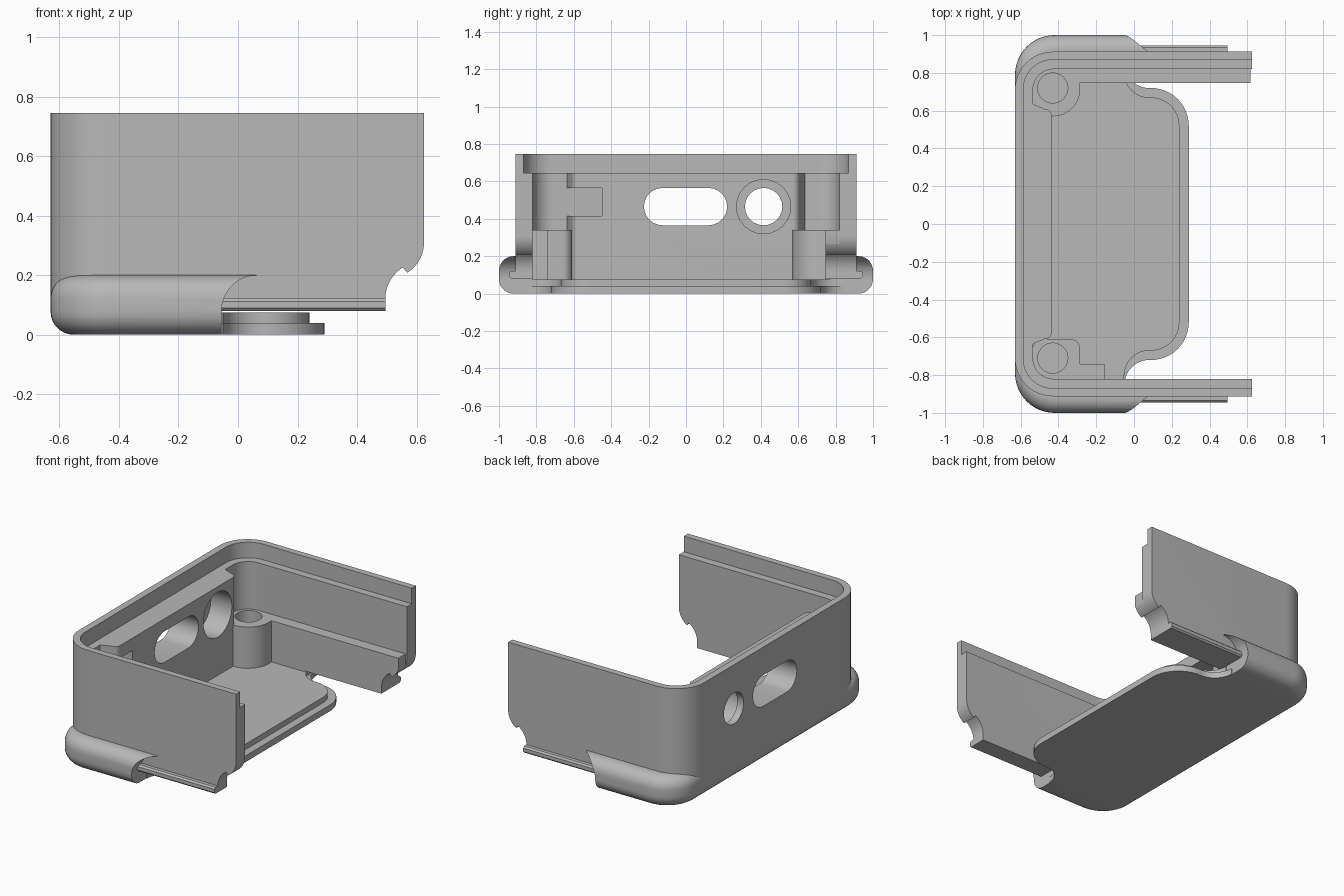
import bpy, bmesh, math
from mathutils import Vector

cube = bpy.data.objects.get("Cube")
if cube:
    bpy.data.objects.remove(cube, do_unlink=True)

grey = bpy.data.materials.new("plain grey")
grey.use_nodes = True
grey.diffuse_color = (0.48, 0.48, 0.48, 1)
grey.node_tree.nodes["Principled BSDF"].inputs["Base Color"].default_value = (0.48, 0.48, 0.48, 1)


def arc(cx, cy, r, a, b, n=12):
    angles = [math.radians(a + (b - a) * i / n) for i in range(n + 1)]
    return [(cx + r * math.cos(t), cy + r * math.sin(t)) for t in angles]


def prism(name, outline, lo, hi, axis="z"):
    """Extrude a 2D outline along an axis."""
    place = {"x": lambda u, v, w: (w, u, v),
             "y": lambda u, v, w: (u, w, v),
             "z": lambda u, v, w: (u, v, w)}[axis]
    bm = bmesh.new()
    face = bm.faces.new([bm.verts.new(place(u, v, lo)) for u, v in outline])
    ext = bmesh.ops.extrude_face_region(bm, geom=[face])
    move = Vector(place(0, 0, hi - lo))
    for v in ext["geom"]:
        if isinstance(v, bmesh.types.BMVert):
            v.co += move
    bmesh.ops.recalc_face_normals(bm, faces=bm.faces)
    mesh = bpy.data.meshes.new(name)
    bm.to_mesh(mesh)
    bm.free()
    mesh.materials.append(grey)
    obj = bpy.data.objects.new(name, mesh)
    bpy.context.collection.objects.link(obj)
    return obj


def activate(obj):
    bpy.ops.object.select_all(action="DESELECT")
    obj.select_set(True)
    bpy.context.view_layer.objects.active = obj


def combine(obj, *args, axis="z", operation="DIFFERENCE"):
    """Boolean a temporary prism with the object."""
    tool = prism("cutter", *args, axis=axis)
    tool.hide_render = True
    activate(obj)
    mod = obj.modifiers.new("boolean", "BOOLEAN")
    mod.operation, mod.solver, mod.object = operation, "EXACT", tool
    bpy.ops.object.modifier_apply(modifier=mod.name)
    bpy.data.objects.remove(tool, do_unlink=True)


def plan(x0, x1, y, r):
    """U-shaped case outline, rounded at its closed end."""
    return ([(x1, y)] + arc(x0 + r, y - r, r, 90, 180)
            + arc(x0 + r, r - y, r, 180, 270) + [(x1, -y)])


def box(x0, x1, y0, y1):
    return [(x0, y0), (x1, y0), (x1, y1), (x0, y1)]


inner = plan(-0.535, 0.9, 0.82, 0.11)
# S-shaped lower corner of the side walls
s_curve = arc(0.62, 0.12, 0.125, 180, 122) + arc(0.505, 0.31, 0.12, -58, 0)
under = [(-0.055, -0.1), (-0.055, 0.08), (0.495, 0.08)] + s_curve + [(0.9, 0.31), (0.9, -0.1)]

# Side and back walls with a stepped upper rim
walls = prism("case_walls", plan(-0.63, 0.625, 0.912, 0.2), 0.08, 0.745)
combine(walls, inner, 0.0, 0.9)
combine(walls, plan(-0.585, 0.9, 0.87, 0.155), 0.645, 0.9)
combine(walls, under, -1.2, 1.2, axis="y")

# Rounded base skirt that bulges past the side walls
skirt = prism("base_skirt", plan(-0.63, 0.3, 1.0, 0.21), 0, 0.2)
activate(skirt)
bevel = skirt.modifiers.new("round", "BEVEL")
bevel.width, bevel.segments, bevel.limit_method = 0.078, 7, "ANGLE"
bevel.angle_limit = math.radians(40)
bpy.ops.object.modifier_apply(modifier=bevel.name)
combine(skirt, inner, 0.075, 0.5)
sweep = [(-0.055, -0.1)] + arc(0.065, 0.08, 0.12, 180, 90) + [(0.065, 0.4), (0.7, 0.4), (0.7, -0.1)]
combine(skirt, sweep, -1.2, 1.2, axis="y")


# Floor tongue in two tiers with flared corners
def tongue(inset):
    half = (arc(0.08, 0.85 - inset, 0.13, 180, 270)
            + arc(0.09, 0.52, 0.2 - inset, 90, 0))
    half = [(-0.5, half[0][1])] + half
    return half + [(x, -y) for x, y in reversed(half)]


prism("floor_lower_tier", tongue(0), 0, 0.04)
prism("floor_upper_tier", tongue(0.05), 0.03, 0.075)

# Latch ridges along the outside of both side walls
for side, name in ((1, "back"), (-1, "front")):
    ridge = [(side * 0.9, 0.08), (side * 0.935, 0.08), (side * 0.945, 0.09),
             (side * 0.945, 0.112), (side * 0.935, 0.122), (side * 0.9, 0.122)]
    prism(name + "_latch_ridge", ridge, -0.1, 0.495, axis="x")

# Thick port block on the inside of the end wall
block_top = ([(-0.56, 0.635), (-0.535, 0.635)] + arc(-0.475, 0.57, 0.04, 90, 0))
block_top += [(x, -y) for x, y in reversed(block_top)]
block = prism("port_block", block_top, 0.05, 0.645)
combine(block, box(-0.535, -0.4, -0.7, -0.45), 0.415, 0.565)

# Ports: a long slot, and a round hole with a counterbore
slot = arc(0.12, 0.465, 0.1, -90, 90) + arc(-0.125, 0.465, 0.1, 90, 270)
hole = arc(0.415, 0.465, 0.1, 0, 345, 23)
bore = arc(0.415, 0.465, 0.145, 0, 345, 23)
for part in (walls, block):
    combine(part, slot, -0.8, -0.3, axis="x")
    combine(part, hole, -0.8, -0.3, axis="x")
    combine(part, bore, -0.585, -0.3, axis="x")

# Screw posts in the two closed corners
round_post = ([(-0.55, 0.84), (-0.285, 0.84)] + arc(-0.43, 0.715, 0.145, 0, -90)
              + arc(-0.5, 0.65, 0.04, 270, 180, 5))
square_post = ([(-0.285, -0.84)] + arc(-0.335, -0.66, 0.05, 0, 90, 6)
               + arc(-0.485, -0.66, 0.05, 90, 180, 6) + [(-0.55, -0.84)])
for name, outline, y in (("back_screw_post", round_post, 0.72),
                         ("front_screw_post", square_post, -0.71)):
    post = prism(name, outline, 0.05, 0.34)
    combine(post, arc(-0.43, y, 0.08, 0, 345, 23), 0.076, 0.5)

# Inner rail along the back wall and short rail at the front
rail = prism("back_inner_rail", box(-0.3, 0.617, 0.747, 0.83), 0.05, 0.34)
combine(rail, under, 0, 1.2, axis="y")
prism("front_inner_rail", box(-0.3, -0.155, -0.83, -0.74), 0.05, 0.34)

for obj in bpy.context.collection.objects:
    if obj.type == "MESH" and grey.name in obj.data.materials:
        activate(obj)
        bpy.ops.object.shade_smooth_by_angle(angle=math.radians(30))
